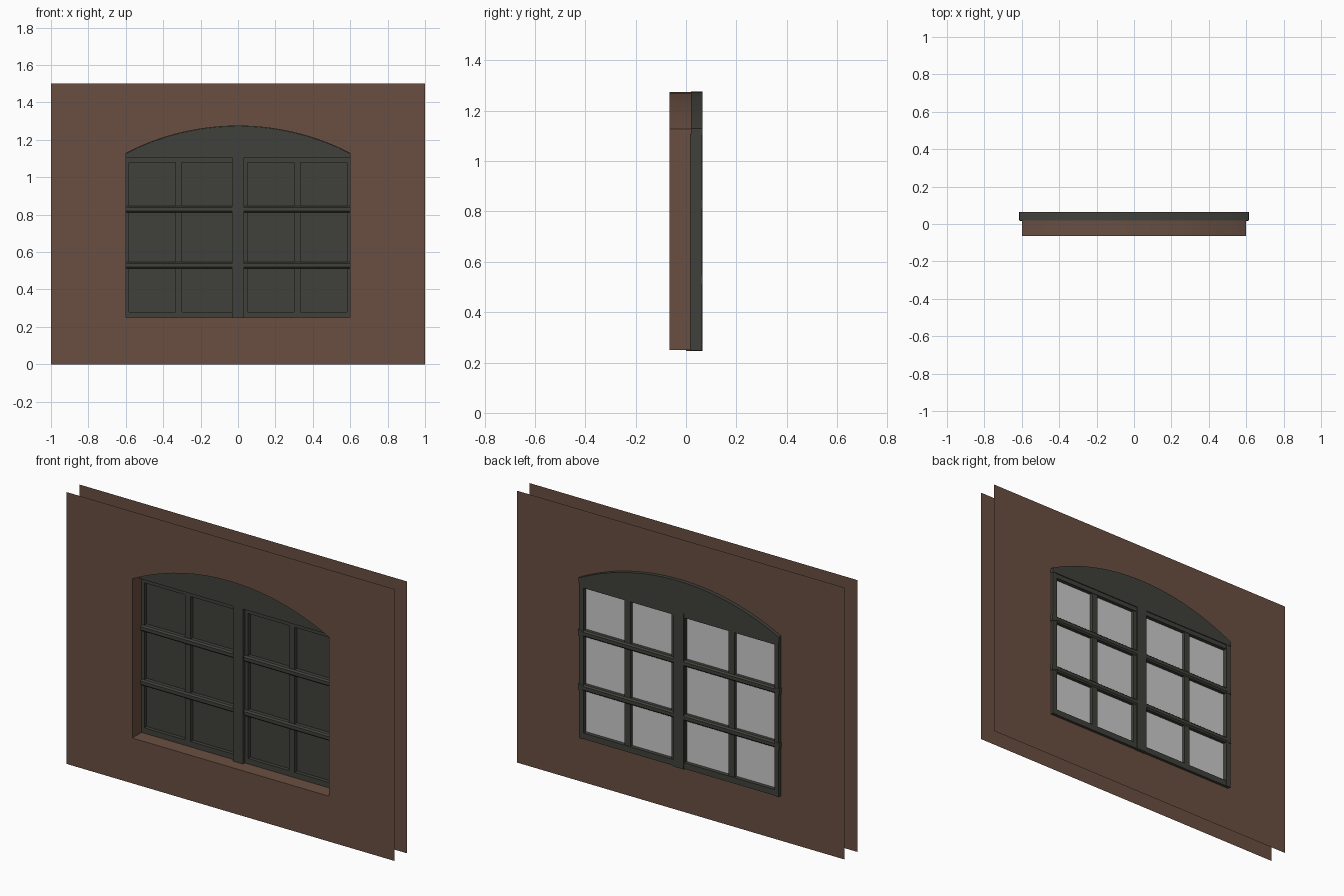
import bpy, bmesh, math

if "Cube" in bpy.data.objects:
    bpy.data.objects.remove(bpy.data.objects["Cube"])

def material(name, rgb):
    m = bpy.data.materials.new(name)
    m.diffuse_color = (*rgb, 1)
    m.use_nodes = True
    m.node_tree.nodes["Principled BSDF"].inputs["Base Color"].default_value = m.diffuse_color
    return m

BROWN = material("brown_wall", (0.142, 0.078, 0.053))
GREEN = material("dark_green_frame", (0.051, 0.053, 0.043))
GREY = material("pale_grey_glass", (0.60, 0.60, 0.60))

def finish(bm, name, *mats):
    me = bpy.data.meshes.new(name)
    bm.to_mesh(me)
    bm.free()
    for m in mats:
        me.materials.append(m)
    ob = bpy.data.objects.new(name, me)
    bpy.context.collection.objects.link(ob)
    return ob

def prism(name, pts, axis, a, b, mat):
    """Extrude a closed profile: axis 'y' takes (x, z), axis 'x' takes (y, z)."""
    bm = bmesh.new()
    place = (lambda p, t: (p[0], t, p[1])) if axis == 'y' else (lambda p, t: (t, p[0], p[1]))
    lo = [bm.verts.new(place(p, a)) for p in pts]
    hi = [bm.verts.new(place(p, b)) for p in pts]
    bm.faces.new(lo)
    bm.faces.new(hi[::-1])
    n = len(pts)
    for i in range(n):
        j = (i + 1) % n
        bm.faces.new((lo[i], hi[i], hi[j], lo[j]))
    bmesh.ops.recalc_face_normals(bm, faces=bm.faces)
    return finish(bm, name, mat)

def box(name, x, y, z, mat):
    pts = [(x[0], z[0]), (x[1], z[0]), (x[1], z[1]), (x[0], z[1])]
    return prism(name, pts, 'y', y[0], y[1], mat)

def arc(half, spring, crown, n=28):
    """Points of a segmental arch from left to right."""
    rise = crown - spring
    r = (half * half + rise * rise) / (2 * rise)
    a = math.asin(half / r)
    return [(r * math.sin(-a + 2 * a * i / n),
             crown - r + r * math.cos(-a + 2 * a * i / n)) for i in range(n + 1)]

Y_FRONT, Y_BACK = -0.065, 0.045
HALF, SILL = 0.60, 0.25
ARCH = arc(HALF, 1.128, 1.274)

# Wall sheets with an arched opening
def wall_sheet(name, y, facing):
    bm = bmesh.new()
    def poly(pts):
        f = bm.faces.new([bm.verts.new((px, y, pz)) for px, pz in pts])
        f.normal_update()
        if f.normal.y * facing < 0:
            f.normal_flip()
    poly([(-1, 0), (1, 0), (1, SILL), (-1, SILL)])
    for s in (-1, 1):
        poly([(s, SILL), (s * HALF, SILL), (s * HALF, ARCH[0][1]), (s * HALF, 1.5), (s, 1.5)])
    for p, q in zip(ARCH, ARCH[1:]):
        poly([p, q, (q[0], 1.5), (p[0], 1.5)])
    bmesh.ops.remove_doubles(bm, verts=bm.verts, dist=1e-5)
    finish(bm, name, BROWN)

wall_sheet("wall_front", Y_FRONT, -1)
wall_sheet("wall_back", Y_BACK, 1)

# Reveal lining the opening
bm = bmesh.new()
loop = [(-HALF, SILL)] + ARCH + [(HALF, SILL)]
for p, q in zip(loop, loop[1:] + loop[:1]):
    bm.faces.new([bm.verts.new(v) for v in ((p[0], Y_FRONT, p[1]), (q[0], Y_FRONT, q[1]),
                                            (q[0], Y_BACK, q[1]), (p[0], Y_BACK, p[1]))])
bmesh.ops.remove_doubles(bm, verts=bm.verts, dist=1e-5)
finish(bm, "wall_reveal", BROWN)

# Arched head panel, with a slightly larger rim at the back
prism("arched_head", [(HALF, 1.105), (-HALF, 1.105)] + arc(HALF, 1.127, 1.273),
      'y', 0.0, 0.02, GREEN)
prism("arched_head_rim", [(0.612, 1.105), (-0.612, 1.105)] + arc(0.612, 1.13, 1.277),
      'y', 0.02, 0.065, GREEN)

# Centre mullion
box("centre_mullion", (-0.031, 0.031), (0.0, 0.065), (0.245, 1.107), GREEN)

# Window sashes
Y0, Y1 = 0.016, 0.057
ROWS = [(0.28, 0.513), (0.545, 0.813), (0.845, 1.08)]
for side, s in (("left", -1), ("right", 1)):
    def span(a, b):
        return tuple(sorted((s * a, s * b)))
    box(side + "_outer_stile", span(0.583, 0.61), (Y0, 0.063), (0.247, 1.107), GREEN)
    box(side + "_inner_stile", span(0.025, 0.05 if s > 0 else 0.033), (Y0, Y1),
        (0.25, 1.107), GREEN)
    box(side + "_glazing_bar", span(0.30, 0.335), (Y0, Y1), (0.26, 1.10), GREEN)
    box(side + "_bottom_rail", span(0.03, 0.605), (Y0, 0.06), (0.247, 0.28), GREEN)
    box(side + "_top_rail", span(0.03, 0.605), (Y0, 0.06), (1.08, 1.107), GREEN)
    # Chamfered horizontal bars
    for k, zc in enumerate((0.529, 0.829)):
        y0, y1, h, c = 0.006, 0.065, 0.017, 0.008
        prof = [(y0 + c, zc - h), (y1 - c, zc - h), (y1, zc - h + c), (y1, zc + h - c),
                (y1 - c, zc + h), (y0 + c, zc + h), (y0, zc + h - c), (y0, zc - h + c)]
        # the front half stops at the reveal, the back half laps over it
        prism(f"{side}_cross_bar_{k}", prof, 'x', s * 0.03, s * 0.598, GREEN)
        box(f"{side}_cross_bar_end_{k}", span(0.59, 0.614), (0.02, 0.065),
            (zc - h, zc + h), GREEN)
    # Panes: dark towards the front, pale towards the back
    for r, (z0, z1) in enumerate(ROWS):
        for c, (a, b) in enumerate(((0.03, 0.31), (0.325, 0.59))):
            pane = box(f"{side}_pane_{r}_{c}", span(a, b), (0.036, 0.039),
                       (z0 - 0.01, z1 + 0.01), GREEN)
            pane.data.materials.append(GREY)
            for f in pane.data.polygons:
                f.material_index = 1 if f.normal.y > 0.5 else 0
